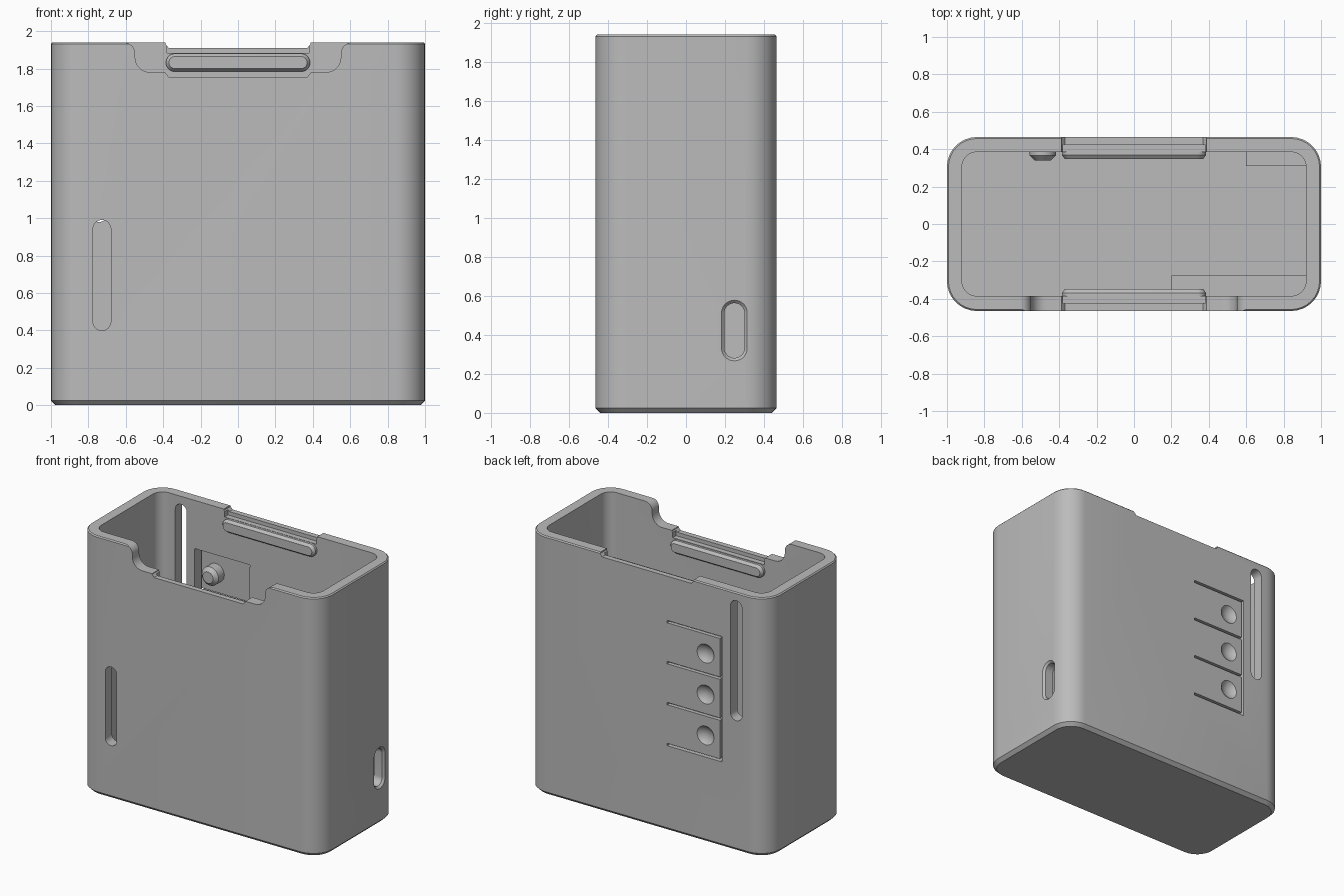
import bpy, bmesh, math
from mathutils import Vector

if "Cube" in bpy.data.objects:
    bpy.data.objects.remove(bpy.data.objects["Cube"], do_unlink=True)

grey = bpy.data.materials.new("plain grey")
grey.use_nodes = True
grey.diffuse_color = (0.5, 0.5, 0.5, 1)
grey.node_tree.nodes["Principled BSDF"].inputs["Base Color"].default_value = (0.5, 0.5, 0.5, 1)


def rounded(u0, u1, v0, v1, r, n=8):
    """Outline of a rounded rectangle."""
    pts = []
    corners = ((u1 - r, v1 - r), (u0 + r, v1 - r), (u0 + r, v0 + r), (u1 - r, v0 + r))
    for k, (cu, cv) in enumerate(corners):
        for i in range(n + 1):
            a = math.pi / 2 * (k + i / n)
            pts.append((cu + r * math.cos(a), cv + r * math.sin(a)))
    return pts


def box(u0, u1, v0, v1):
    return [(u0, v0), (u1, v0), (u1, v1), (u0, v1)]


def circle(u, v, r, n=32):
    return [(u + r * math.cos(2 * math.pi * i / n), v + r * math.sin(2 * math.pi * i / n))
            for i in range(n)]


def arc(cu, cv, r, a0, a1, n=8):
    angles = [math.radians(a0 + (a1 - a0) * i / n) for i in range(n + 1)]
    return [(cu + r * math.cos(a), cv + r * math.sin(a)) for a in angles]


def loft(name, axis, *layers):
    """Closed solid through (outline, level) layers along an axis."""
    place = {"x": lambda u, v, l: (l, u, v),
             "y": lambda u, v, l: (u, l, v),
             "z": lambda u, v, l: (u, v, l)}[axis]
    bm = bmesh.new()
    rings = [[bm.verts.new(place(u, v, l)) for u, v in pts] for pts, l in layers]
    for a, b in zip(rings, rings[1:]):
        for i in range(len(a)):
            j = (i + 1) % len(a)
            bm.faces.new((a[i], a[j], b[j], b[i]))
    bm.faces.new(rings[0])
    bm.faces.new(rings[-1])
    return finish(name, bm)


def finish(name, bm):
    bmesh.ops.recalc_face_normals(bm, faces=bm.faces)
    mesh = bpy.data.meshes.new(name)
    bm.to_mesh(mesh)
    bm.free()
    mesh.materials.append(grey)
    ob = bpy.data.objects.new(name, mesh)
    bpy.context.collection.objects.link(ob)
    return ob


def combine(tool, operation):
    """Boolean a part into the case, then discard the part."""
    tool.hide_render = True
    mod = case.modifiers.new("shape", "BOOLEAN")
    mod.operation, mod.object, mod.solver = operation, tool, "EXACT"
    bpy.context.view_layer.objects.active = case
    bpy.ops.object.modifier_apply(modifier=mod.name)
    bpy.data.objects.remove(tool, do_unlink=True)


def cut(name, axis, outline, a, b):
    combine(loft(name, axis, (outline, a), (outline, b)), "DIFFERENCE")


def add(name, axis, *layers):
    combine(loft(name, axis, *layers), "UNION")


W, D, H, R = 1.0, 0.465, 1.94, 0.16


def shell(inset):
    return rounded(inset - W, W - inset, inset - D, D - inset, R - inset)


# Outer body with bevelled base and softened rim, then the cavity
case = loft("open_case", "z", (shell(0.025), 0), (shell(0), 0.025),
            (shell(0), H - 0.008), (shell(0.008), H))
cut("cavity", "z", shell(0.08), 0.08, 2.2)

# Thinned pocket behind the push tabs
cut("tab_pocket", "y", box(-0.63, -0.175, 0.645, 1.575), 0.3, 0.435)

# Inner support blocks standing on the floor
for name, outline in (("front_block", box(0.2, 0.94, -0.41, -0.275)),
                      ("back_block", box(0.6, 0.94, 0.31, 0.41))):
    add(name, "z", (outline, 0.04), (outline, 0.5))

# Snap bars inside the front and back walls
for side, mid in ((-1, 1.675), (1, 1.832)):
    def bar(s):
        return rounded(s - 0.385, 0.385 - s, mid - 0.048 + s, mid + 0.048 - s, 0.047 - s)
    add("snap_bar", "y", (bar(0), side * 0.41), (bar(0), side * 0.368), (bar(0.016), side * 0.347))

# Push tabs: inner plunger and outer finger dimple
TABS = (0.802, 1.109, 1.416)
for z in TABS:
    add("plunger", "y", (circle(-0.488, z, 0.07), 0.45), (circle(-0.488, z, 0.07), 0.367),
        (circle(-0.488, z, 0.043), 0.34))
    bm = bmesh.new()
    bmesh.ops.create_uvsphere(bm, u_segments=48, v_segments=32, radius=0.097)
    bmesh.ops.translate(bm, verts=bm.verts, vec=Vector((-0.488, 0.532, z)))
    combine(finish("dimple", bm), "DIFFERENCE")

# Slits that free the tabs
comb = [TABS[0] - 0.1535 + 0.307 * i for i in range(4)]
for z in comb:
    cut("slit", "y", box(-0.625, -0.17, z - 0.009, z + 0.009), 0.36, 0.6)
cut("long_slit", "y", box(-0.626, -0.607, comb[0] - 0.01, comb[3] + 0.01), 0.355, 0.61)

# Upright windows in the front and back walls
cut("front_window", "y", rounded(-0.775, -0.68, 0.4, 0.99, 0.047), -0.6, -0.3)
cut("back_window", "y", rounded(-0.79, -0.695, 0.98, 1.88, 0.047), 0.3, 0.6)

# Side port with a bevelled rim
port = rounded(0.197, 0.3, 0.282, 0.563, 0.051)
rim = rounded(0.182, 0.315, 0.267, 0.578, 0.066)
combine(loft("port", "x", (port, 0.85), (port, 0.985), (rim, 1.0), (rim, 1.1)), "DIFFERENCE")

# Rounded finger notch in the front rim
half = (arc(0.47, 1.86, 0.08, -90, 0) + arc(0.61, H - 0.06, 0.06, 180, 90) + [(0.61, 2.1)])
notch = half + [(-u, v) for u, v in reversed(half)]
cut("front_notch", "y", notch, -0.6, -0.3)

# Shallow stepped latch seats above the snap bars
for side, top in ((-1, 1.755), (1, 1.91)):
    seat = [(-0.37, top), (0.37, top), (0.387, top + 0.02), (0.387, 2.2), (-0.387, 2.2), (-0.387, top + 0.02)]
    cut("latch_seat", "y", seat, side * 0.3, side * 0.6)
    cut("latch_step", "y", box(-0.38, 0.38, top - 0.028, 2.1), side * 0.355, side * 0.425)

bpy.ops.object.select_all(action="DESELECT")
case.select_set(True)
bpy.context.view_layer.objects.active = case
bpy.ops.object.shade_smooth_by_angle(angle=math.radians(30))
